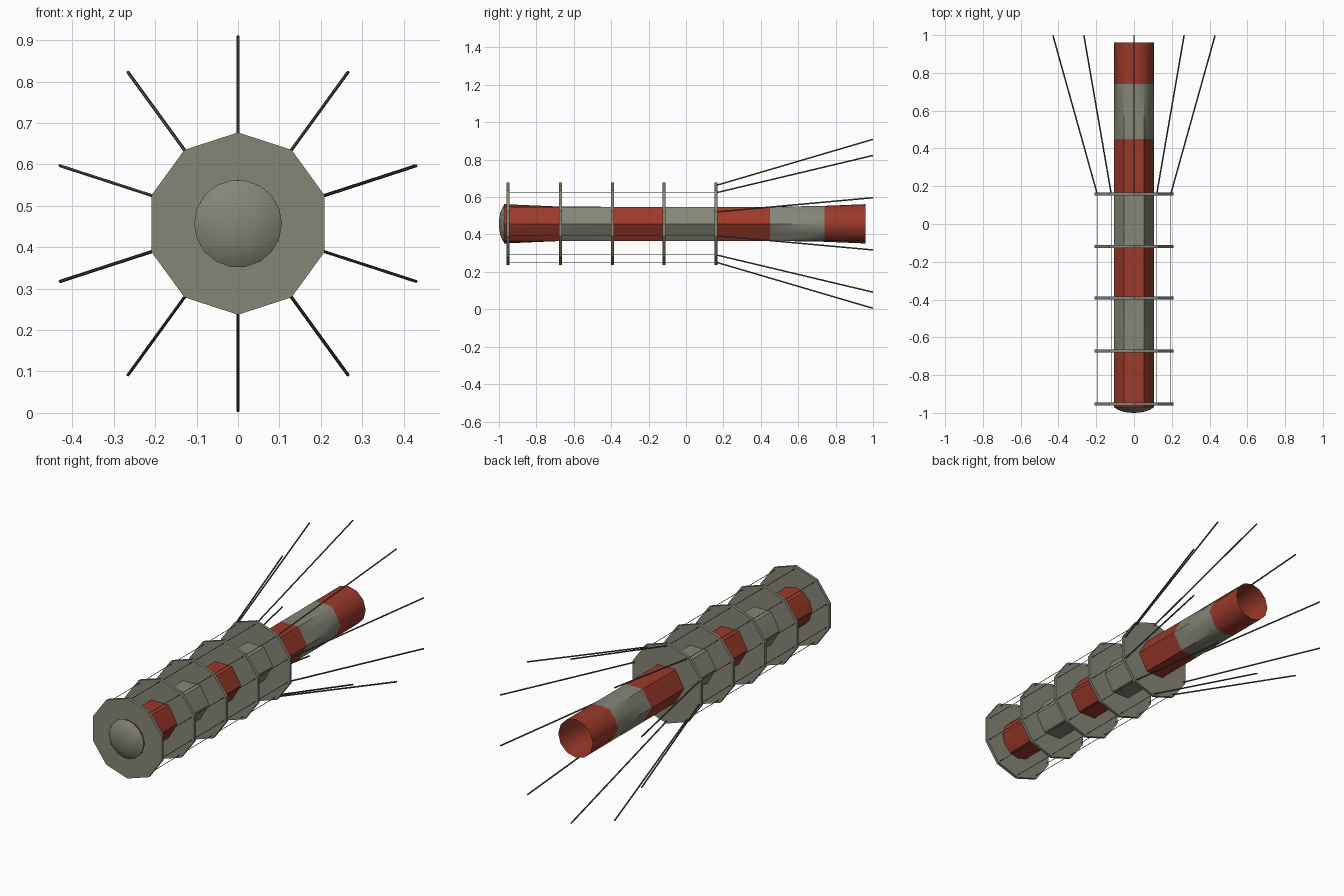
import bpy, bmesh, math
from mathutils import Vector

if "Cube" in bpy.data.objects:
    bpy.data.objects.remove(bpy.data.objects["Cube"])

CZ = 0.457                                  # height of the long axis
DISC_Y = [-0.953, -0.672, -0.393, -0.118, 0.16]


def material(name, rgb):
    m = bpy.data.materials.new(name)
    m.diffuse_color = (*rgb, 1)
    m.use_nodes = True
    m.node_tree.nodes["Principled BSDF"].inputs["Base Color"].default_value = m.diffuse_color
    return m


GREY = material("olive_grey", (0.235, 0.235, 0.185))
RED = material("rust_red", (0.33, 0.042, 0.022))
DARK = material("dark_wire", (0.10, 0.10, 0.085))


def make_object(name, bm, mats, angle=None):
    bmesh.ops.recalc_face_normals(bm, faces=bm.faces)
    me = bpy.data.meshes.new(name)
    bm.to_mesh(me)
    bm.free()
    ob = bpy.data.objects.new(name, me)
    bpy.context.collection.objects.link(ob)
    for m in mats:
        me.materials.append(m)
    if angle:
        bpy.ops.object.select_all(action='DESELECT')
        ob.select_set(True)
        bpy.context.view_layer.objects.active = ob
        bpy.ops.object.shade_smooth_by_angle(angle=math.radians(angle))
    return ob


def ring(bm, y, n, radius):
    """Ring around the long axis; radius is a function of the vertex index."""
    pts = []
    for i in range(n):
        a = 2 * math.pi * i / n
        pts.append(bm.verts.new((radius(i) * math.cos(a), y, CZ + radius(i) * math.sin(a))))
    return pts


def bridge(bm, a, b, mat=0):
    n = len(a)
    for i in range(n):
        f = bm.faces.new((a[i], a[(i + 1) % n], b[(i + 1) % n], b[i]))
        f.material_index = mat


def rod(bm, p, q, r, n=6):
    """Thin straight rod between two points."""
    d = (q - p).normalized()
    u = d.orthogonal().normalized()
    w = d.cross(u)
    ends = []
    for c in (p, q):
        ends.append([bm.verts.new(c + r * (u * math.cos(t) + w * math.sin(t)))
                     for t in (2 * math.pi * i / n for i in range(n))])
    bridge(bm, *ends)
    bm.faces.new(ends[0])
    bm.faces.new(ends[1])


# Striped tube: round at both ends, hexagonal in the middle, open at the back
R = 0.105
stations = [(-0.972, R), (-0.67, 0.092), (-0.39, 0.091), (-0.113, 0.091),
            (0.16, 0.091), (0.45, 0.091), (0.74, 0.096), (0.96, R)]
bm = bmesh.new()
rings = [ring(bm, y, 12, lambda i, m=mid: m if i % 2 else R) for y, mid in stations]
for k in range(len(rings) - 1):
    bridge(bm, rings[k], rings[k + 1], k % 2)
make_object("striped_tube", bm, [RED, GREY], 40)

# Shallow rounded nose cap
bm = bmesh.new()
cap = [ring(bm, y, 18, lambda i, r=r: r)
       for y, r in ((-0.970, 0.106), (-0.982, 0.088), (-0.992, 0.063), (-0.998, 0.034))]
for a, b in zip(cap, cap[1:]):
    bridge(bm, a, b)
tip = bm.verts.new((0, -1.0, CZ))
for i in range(18):
    bm.faces.new((cap[-1][i], cap[-1][(i + 1) % 18], tip))
make_object("nose_cap", bm, [GREY], 40)

# Ten-sided spacer discs, one corner pointing straight up
corners = [Vector((math.sin(k * math.pi / 5), 0, math.cos(k * math.pi / 5))) for k in range(10)]
for k, y in enumerate(DISC_Y):
    bm = bmesh.new()
    faces = [[bm.verts.new(c * 0.22 + Vector((0, y + s, CZ))) for c in corners]
             for s in (-0.008, 0.008)]
    bridge(bm, *faces)
    bm.faces.new(faces[0])
    bm.faces.new(faces[1])
    make_object(f"spacer_disc_{k + 1}", bm, [GREY])

# Fine wires strung through the discs, and rods flaring out behind them
wires, flares = bmesh.new(), bmesh.new()
for c in corners:
    start = c * 0.205 + Vector((0, DISC_Y[0], CZ))
    bend = c * 0.205 + Vector((0, DISC_Y[-1], CZ))
    end = c * 0.4515 + Vector((0, 0.999, CZ))
    rod(wires, start, bend, 0.0015, 4)
    rod(flares, bend, end, 0.004)
make_object("straight_wires", wires, [DARK])
make_object("flared_rods", flares, [DARK])
